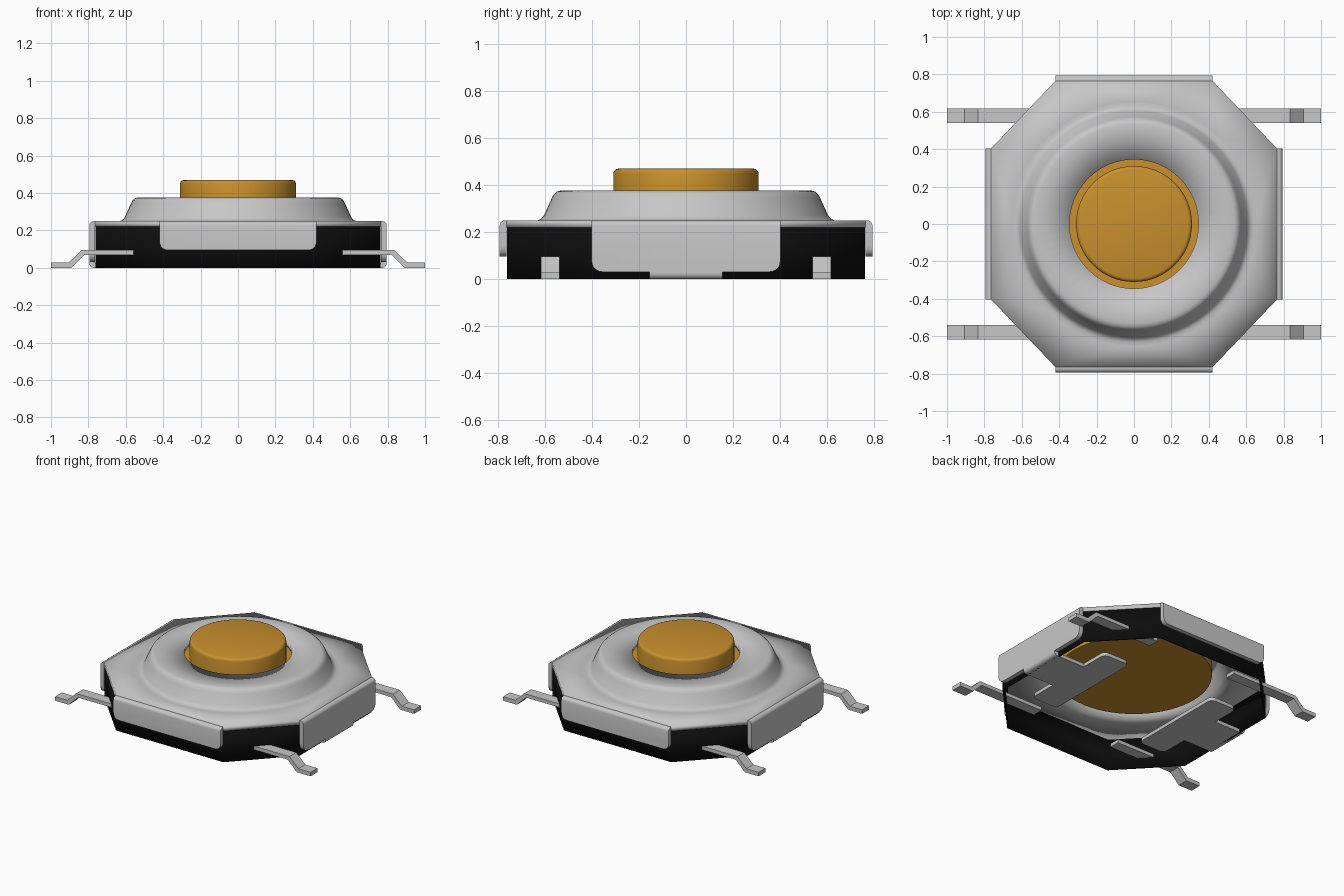
import bpy, bmesh, math
from mathutils import Vector

cube = bpy.data.objects.get("Cube")
if cube:
    bpy.data.objects.remove(cube, do_unlink=True)


def material(name, rgb, metallic=0.0):
    m = bpy.data.materials.new(name)
    m.use_nodes = True
    m.diffuse_color = (*rgb, 1)
    m.node_tree.nodes["Principled BSDF"].inputs["Base Color"].default_value = (*rgb, 1)
    return m


STEEL = material("light grey steel", (0.57, 0.57, 0.57))
BLACK = material("black plastic", (0.004, 0.004, 0.004))
AMBER = material("amber plastic", (0.578, 0.279, 0.027))


def finish(bm, name, mat, angle=35):
    mesh = bpy.data.meshes.new(name)
    bm.to_mesh(mesh)
    bm.free()
    ob = bpy.data.objects.new(name, mesh)
    bpy.context.collection.objects.link(ob)
    mesh.materials.append(mat)
    bpy.ops.object.select_all(action='DESELECT')
    ob.select_set(True)
    bpy.context.view_layer.objects.active = ob
    bpy.ops.object.shade_smooth_by_angle(angle=math.radians(angle))
    return ob


def rounded(corners, steps=5):
    """Outline from (u, v, radius) corners."""
    out = []
    for i, (u, v, r) in enumerate(corners):
        p = Vector((u, v))
        if r == 0:
            out.append(p)
            continue
        a = p + (Vector(corners[i - 1][:2]) - p).normalized() * r
        b = p + (Vector(corners[(i + 1) % len(corners)][:2]) - p).normalized() * r
        for k in range(steps + 1):
            t = k / steps
            out.append(a * (1 - t) ** 2 + p * 2 * t * (1 - t) + b * t * t)
    return out


def prism(outline, h0, h1, place):
    """Extrude an outline from h0 to h1; place(u, v, h) gives the position."""
    bm = bmesh.new()
    rings = [[bm.verts.new(place(u, v, h)) for u, v in outline] for h in (h0, h1)]
    n = len(outline)
    for ring in rings:
        bm.faces.new(ring)
    for i in range(n):
        j = (i + 1) % n
        bm.faces.new((rings[0][i], rings[0][j], rings[1][j], rings[1][i]))
    bmesh.ops.recalc_face_normals(bm, faces=bm.faces)
    return bm


def lathe(bm, profile, n=64):
    rings = [[bm.verts.new((r * math.cos(2 * math.pi * i / n),
                            r * math.sin(2 * math.pi * i / n), z)) for i in range(n)]
             for r, z in profile]
    for a, b in zip(rings, rings[1:]):
        for i in range(n):
            j = (i + 1) % n
            bm.faces.new((a[i], a[j], b[j], b[i]))
    return rings


E, CX, CY = 0.765, 0.42, 0.403


def octagon(e):
    return [(CX, -e), (e, -CY), (e, CY), (CX, e), (-CX, e), (-e, CY), (-e, -CY), (-CX, -e)]


# Body: octagonal wall, open underneath
bm = bmesh.new()
low, high = [[bm.verts.new((x, y, z)) for x, y in octagon(E - 0.002)] for z in (0, 0.22)]
for i in range(8):
    j = (i + 1) % 8
    bm.faces.new((low[i], low[j], high[j], high[i]))
body = finish(bm, "body_wall", BLACK)
mod = body.modifiers.new("thickness", 'SOLIDIFY')
mod.thickness, mod.offset = 0.012, -1

# Cover: domed ring joined to an octagonal sheet
bm = bmesh.new()
rings = lathe(bm, [(0.655, 0.25), (0.632, 0.25), (0.618, 0.256), (0.606, 0.27), (0.572, 0.345),
                   (0.563, 0.362), (0.55, 0.373), (0.533, 0.377), (0.51, 0.377), (0.345, 0.377)])
rim = [bm.verts.new((x, y, 0.25)) for x, y in octagon(E)]
edges = [bm.edges.new((rim[i], rim[(i + 1) % 8])) for i in range(8)]
edges += [e for e in bm.edges if all(v in set(rings[0]) for v in e.verts)]
bmesh.ops.triangle_fill(bm, use_beauty=True, edges=edges)
for f in bm.faces:
    f.normal_update()
    if f.normal.z < 0:
        f.normal_flip()
cover = finish(bm, "cover_plate", STEEL)
mod = cover.modifiers.new("thickness", 'SOLIDIFY')
mod.thickness, mod.offset = 0.03, -1

# Button with its hidden flange
bm = bmesh.new()
rings = lathe(bm, [(0.5, 0.212), (0.5, 0.3), (0.31, 0.3), (0.31, 0.45), (0.307, 0.46),
                   (0.3, 0.467), (0.29, 0.47)])
bm.faces.new(rings[0])
bm.faces.new(rings[-1])
bmesh.ops.recalc_face_normals(bm, faces=bm.faces)
finish(bm, "button", AMBER)


def flap(name, corners, place, depth):
    """Folded cover edge with a rounded outer bend."""
    bm = prism(rounded(corners), E, E + 0.03, place)
    bend = [e for e in bm.edges
            if all(depth(v.co) > E + 0.029 for v in e.verts)
            and (all(v.co.z > 0.249 for v in e.verts) or all(v.co.z < 0.001 for v in e.verts))]
    bmesh.ops.bevel(bm, geom=bend, offset=0.024, segments=4, profile=0.5, affect='EDGES')
    finish(bm, name, STEEL)


NECK = 0.155
end_flap = [(-CX, 0.25, 0), (-CX, 0.095, 0.05), (CX, 0.095, 0.05), (CX, 0.25, 0)]
side_flap = [(-CY, 0.25, 0), (-CY, 0.03, 0.055), (-NECK, 0.03, 0), (-NECK, 0, 0),
             (NECK, 0, 0), (NECK, 0.03, 0), (CY, 0.03, 0.055), (CY, 0.25, 0)]
tab = [(E, -NECK, 0), (E, NECK, 0), (0.55, NECK, 0), (0.55, 0.36, 0.04), (0.345, 0.36, 0.04),
       (0.345, -0.36, 0.04), (0.55, -0.36, 0.04), (0.55, -NECK, 0)]
lead = [(0.32, 0.07), (0.82, 0.07), (0.892, 0), (1, 0), (1, 0.028), (0.905, 0.028),
        (0.835, 0.095), (0.32, 0.095)]

for s, end, side in ((-1, "front", "right"), (1, "back", "left")):
    flap(end + "_flap", end_flap, lambda u, v, h: (u, s * h, v), lambda c: abs(c.y))
    flap(side + "_flap", side_flap, lambda u, v, h: (s * h, u, v), lambda c: abs(c.x))
    # Locking tab folded under the body
    finish(prism(rounded(tab), 0, 0.025, lambda u, v, h: (s * u, v, h)),
           side + "_locking_tab", STEEL)
    # Bent contact legs
    for t, row in ((-1, "front"), (1, "back")):
        finish(prism(lead, 0.54, 0.617, lambda u, v, h: (s * u, t * h, v)),
               f"{row}_{side}_lead", STEEL, 20)
